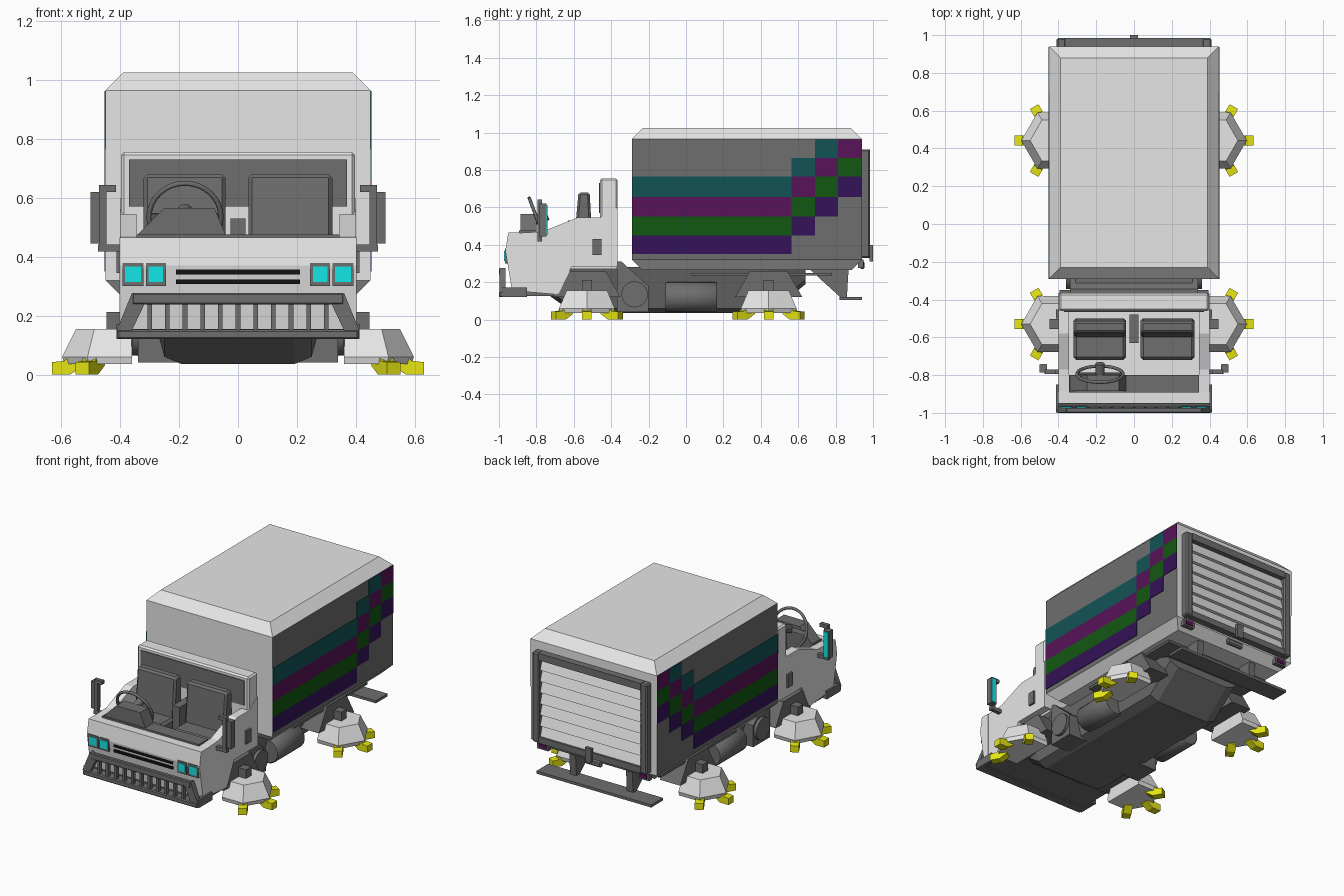
import bpy, bmesh, math
from mathutils import Matrix, Vector

if "Cube" in bpy.data.objects:
    bpy.data.objects.remove(bpy.data.objects["Cube"])

def mat(name, r, g, b):
    m = bpy.data.materials.new(name)
    m.diffuse_color = (r, g, b, 1)
    m.use_nodes = True
    m.node_tree.nodes["Principled BSDF"].inputs["Base Color"].default_value = m.diffuse_color
    return m

LIGHT = mat("light grey", .79, .79, .79)
DARK = mat("dark grey", .156, .156, .156)
BLACK = mat("black", .006, .006, .006)
TEAL = mat("dark teal", .006, .087, .095)
PURPLE = mat("purple", .098, .006, .098)
GREEN = mat("dark green", .006, .098, .006)
VIOLET = mat("violet", .034, .006, .098)
CYAN = mat("cyan", .006, .79, .79)
YELLOW = mat("yellow", .79, .79, .006)

def finish(name, bm, m, mirror=False, bevel=0, xf=None):
    bmesh.ops.recalc_face_normals(bm, faces=bm.faces)
    if xf:
        bm.transform(xf)
    me = bpy.data.meshes.new(name)
    bm.to_mesh(me)
    bm.free()
    me.materials.append(m)
    ob = bpy.data.objects.new(name, me)
    bpy.context.collection.objects.link(ob)
    if bevel:
        b = ob.modifiers.new("bevel", 'BEVEL')
        b.width, b.segments = bevel, 1
    if mirror:
        ob.modifiers.new("mirror", 'MIRROR').use_bisect_axis[0] = False
    return ob

def loft(name, rings, m, **kw):
    """Skin a list of equal-length point rings and cap the ends."""
    bm = bmesh.new()
    vs = [[bm.verts.new(p) for p in r] for r in rings]
    n = len(vs[0])
    for a, b in zip(vs, vs[1:]):
        for i in range(n):
            j = (i + 1) % n
            bm.faces.new((a[i], a[j], b[j], b[i]))
    bm.faces.new(vs[0])
    bm.faces.new(vs[-1])
    return finish(name, bm, m, **kw)

def prism(name, axis, pts, a, b, m, **kw):
    """Extrude a 2D profile along an axis from a to b."""
    put = {'x': lambda p, t: (t, p[0], p[1]),
           'y': lambda p, t: (p[0], t, p[1]),
           'z': lambda p, t: (p[0], p[1], t)}[axis]
    return loft(name, [[put(p, t) for p in pts] for t in (a, b)], m, **kw)

def box(name, x, y, z, m, **kw):
    return prism(name, 'z', [(x[0], y[0]), (x[1], y[0]), (x[1], y[1]), (x[0], y[1])], z[0], z[1], m, **kw)

def cyl(name, axis, c, r, a, b, m, n=24, **kw):
    pts = [(c[0] + r * math.cos(2 * math.pi * i / n), c[1] + r * math.sin(2 * math.pi * i / n)) for i in range(n)]
    ob = prism(name, axis, pts, a, b, m, **kw)
    for f in ob.data.polygons:
        f.use_smooth = len(f.vertices) == 4
    return ob

# Cargo box: chamfered top and bottom, dark side panels
def rect(z, d):
    return [(-.45 + d, -.29 + d, z), (.45 - d, -.29 + d, z), (.45 - d, .94 - d, z), (-.45 + d, .94 - d, z)]
cargo = loft("cargo_box", [rect(.265, .055), rect(.32, 0), rect(.965, 0), rect(1.025, .06)], LIGHT)
cargo.data.materials.append(DARK)
for f in cargo.data.polygons:
    if abs(f.normal.x) > .95:
        f.material_index = 1

# Stepped side stripes
levels = [.35, .45, .55, .655, .765, .865, .963]
cols = [-.29, .565, .69, .812, .938]
for c in range(4):
    for k, (nm, m) in enumerate((("violet", VIOLET), ("green", GREEN), ("purple", PURPLE), ("teal", TEAL))):
        if c + k < 6:
            box(f"stripe_{nm}_{c}", (.448, .4535), (cols[c], cols[c + 1]), (levels[c + k], levels[c + k + 1]), m, mirror=True)

# Rear roller door with frame
box("door_frame_side", (.36, .41), (.93, .985), (.33, .91), DARK, mirror=True, bevel=.008)
for nm, z in (("top", (.865, .91)), ("bottom", (.33, .37))):
    box("door_frame_" + nm, (-.365, .365), (.93, .984), z, DARK)
saw = [(.93, .365)]
for i in range(7):
    z = .365 + i * .072
    saw += [(.972, z), (.95, z + .071)]
saw.append((.93, .868))
prism("roller_door", 'x', saw, -.365, .365, LIGHT)
box("door_latch", (-.022, .022), (.98, 1), (.31, .40), DARK)
box("plate_holder", (-.06, .06), (.93, .955), (.27, .31), DARK, bevel=.008)
box("tail_light_frame", (.32, .40), (.92, .948), (.275, .32), DARK, mirror=True)
box("tail_light", (.333, .387), (.94, .953), (.285, .31), PURPLE, mirror=True)

# Rear step, brackets and underside tray
box("rear_step", (-.41, .41), (.82, .94), (.105, .122), DARK)
prism("step_bracket", 'x', [(.66, .27), (.83, .115), (.86, .115), (.87, .28), (.92, .33), (.66, .30)], .18, .225, DARK, mirror=True)
box("underside_tray", (-.38, .38), (.03, .78), (.235, .25), DARK)

# Dark hull underneath
def hull_ring(y, z):
    half = [(.19, z), (.25, z + .025), (.31, .28)]
    return [(x, y, h) for x, h in half] + [(-x, y, h) for x, h in reversed(half)]
loft("hull", [hull_ring(-.74, .135), hull_ring(-.6, .035), hull_ring(.45, .035), hull_ring(.64, .19)], DARK)
prism("cab_link", 'x', [(-.37, .04), (-.37, .31), (-.345, .31), (-.2, .18), (-.2, .04)], -.34, .34, DARK)
cyl("cross_tube", 'x', (-.275, .135), .07, -.36, .36, DARK)
cyl("side_tank", 'y', (.285, .12), .08, -.11, .165, DARK, mirror=True, bevel=.006)

# Cab shell: sides, front, floor, back wall
side = [(-.95, .46), (-.965, .37), (-.93, .155), (-.70, .135), (-.68, .14), (-.61, .285), (-.44, .285),
        (-.365, .285), (-.365, .60), (-.46, .545), (-.58, .545), (-.77, .47)]
prism("cab_side", 'x', side, .345, .40, LIGHT, mirror=True)
prism("cab_front", 'x', [(-.95, .465), (-.89, .465), (-.89, .155), (-.93, .155), (-.966, .37)], -.402, .402, LIGHT)
box("cab_floor", (-.35, .35), (-.9, -.37), (.27, .31), LIGHT)
box("cab_back_wall", (-.397, .397), (-.46, -.365), (.285, .755), LIGHT, bevel=.01)
box("back_wall_panel", (-.37, .37), (-.466, -.45), (.57, .73), DARK)
box("cab_handle", (.395, .412), (-.50, -.452), (.345, .43), DARK, mirror=True)
box("front_underplate", (-.385, .385), (-.94, -.68), (.125, .155), DARK)

# Headlights and grille
for i, (a, b) in enumerate(((.32, .392), (.245, .312))):
    box(f"headlight_frame_{i}", (a, b), (-.969, -.94), (.30, .378), DARK, mirror=True)
    box(f"headlight_{i}", (a + .01, b - .008), (-.973, -.95), (.314, .366), CYAN, mirror=True)
for i, z in enumerate((.307, .34)):
    box(f"grille_slot_{i}", (-.21, .21), (-.967, -.94), (z, z + .016), BLACK)

# Front bumper cage
box("bumper_lower_bar", (-.41, .41), (-1, -.93), (.12, .152), DARK, bevel=.006)
box("bumper_upper_bar", (-.36, .36), (-1, -.972), (.237, .277), DARK, bevel=.005)
prism("bumper_end", 'y', [(.412, .15), (.36, .277), (.31, .255), (.36, .15)], -.998, -.965, DARK, mirror=True)
box("bumper_return", (.385, .412), (-.985, -.85), (.12, .172), DARK, mirror=True)
for i in range(-5, 6):
    box(f"bumper_bar_{i + 5}", (i * .06 - .008, i * .06 + .008), (-.995, -.97), (.145, .245), DARK)

# Seats, console and dashboard
for nm, a, b in (("left", -.32, -.042), ("right", .035, .32)):
    box(f"seat_base_{nm}", (a, b), (-.72, -.52), (.30, .43), DARK, bevel=.015)
    prism(f"seat_back_{nm}", 'x', [(-.60, .40), (-.575, .68), (-.515, .68), (-.50, .40)], a, b, DARK, bevel=.012)
box("centre_console", (-.025, .025), (-.63, -.48), (.30, .53), DARK)
box("dashboard", (-.345, .345), (-.892, -.80), (.38, .476), DARK)
prism("instrument_hood", 'y', [(-.345, .47), (-.25, .565), (-.08, .565), (-.04, .47)], -.885, -.80, DARK)

# Steering wheel
tilt = Matrix.Translation((-.18, -.795, .535)) @ Matrix.Rotation(math.radians(110.6), 4, 'X')
bpy.ops.mesh.primitive_torus_add(major_radius=.122, minor_radius=.009, major_segments=32, minor_segments=8)
wheel = bpy.context.object
wheel.name = "steering_wheel"
wheel.matrix_world = tilt
wheel.data.materials.append(DARK)
for f in wheel.data.polygons:
    f.use_smooth = True
box("steering_spokes", (-.12, .12), (-.012, .012), (-.005, .005), DARK, xf=tilt)
cyl("steering_column", 'z', (0, 0), .025, -.06, .012, DARK, n=12, xf=tilt)

# Door mirrors
box("mirror_arm_low", (.385, .475), (-.795, -.77), (.418, .442), DARK, mirror=True)
box("mirror_post", (.447, .472), (-.795, -.77), (.42, .643), DARK, mirror=True)
box("mirror_arm_top", (.415, .472), (-.795, -.77), (.62, .643), DARK, mirror=True)
box("mirror_housing", (.46, .50), (-.785, -.745), (.445, .62), DARK, mirror=True)
box("mirror_glass", (.464, .496), (-.75, -.741), (.452, .613), CYAN, mirror=True)

# Hover pods with three yellow feet each
CX = .425
foot = [(.207, 0), (.207, .042), (.165, .046), (.125, .088), (.095, .075), (.10, .03), (.145, 0)]
def pod_ring(cy, r, z):
    pts = [(CX + r * math.cos(k * math.pi / 3), cy + r * math.sin(k * math.pi / 3), z) for k in (-2, -1, 0, 1, 2)]
    return [(max(p[0], .36), p[1], p[2]) for p in pts]
for nm, cy in (("front", -.53), ("rear", .442)):
    loft(f"{nm}_pod", [pod_ring(cy, .165, .035), pod_ring(cy, .172, .06), pod_ring(cy, .125, .155)], LIGHT, mirror=True)
    prism(f"{nm}_pod_arch", 'x', [(cy - .18, .12), (cy - .10, .26), (cy + .10, .26), (cy + .18, .12)], .25, .395, DARK, mirror=True)
    box(f"{nm}_pod_stem", (.39, .447), (cy - .027, cy + .027), (.15, .212), DARK, mirror=True)
    for k in (-1, 0, 1):
        xf = Matrix.Translation((CX, cy, 0)) @ Matrix.Rotation(k * math.pi / 3, 4, 'Z')
        prism(f"{nm}_foot_{k + 1}", 'y', foot, -.026, .026, YELLOW, mirror=True, xf=xf)
